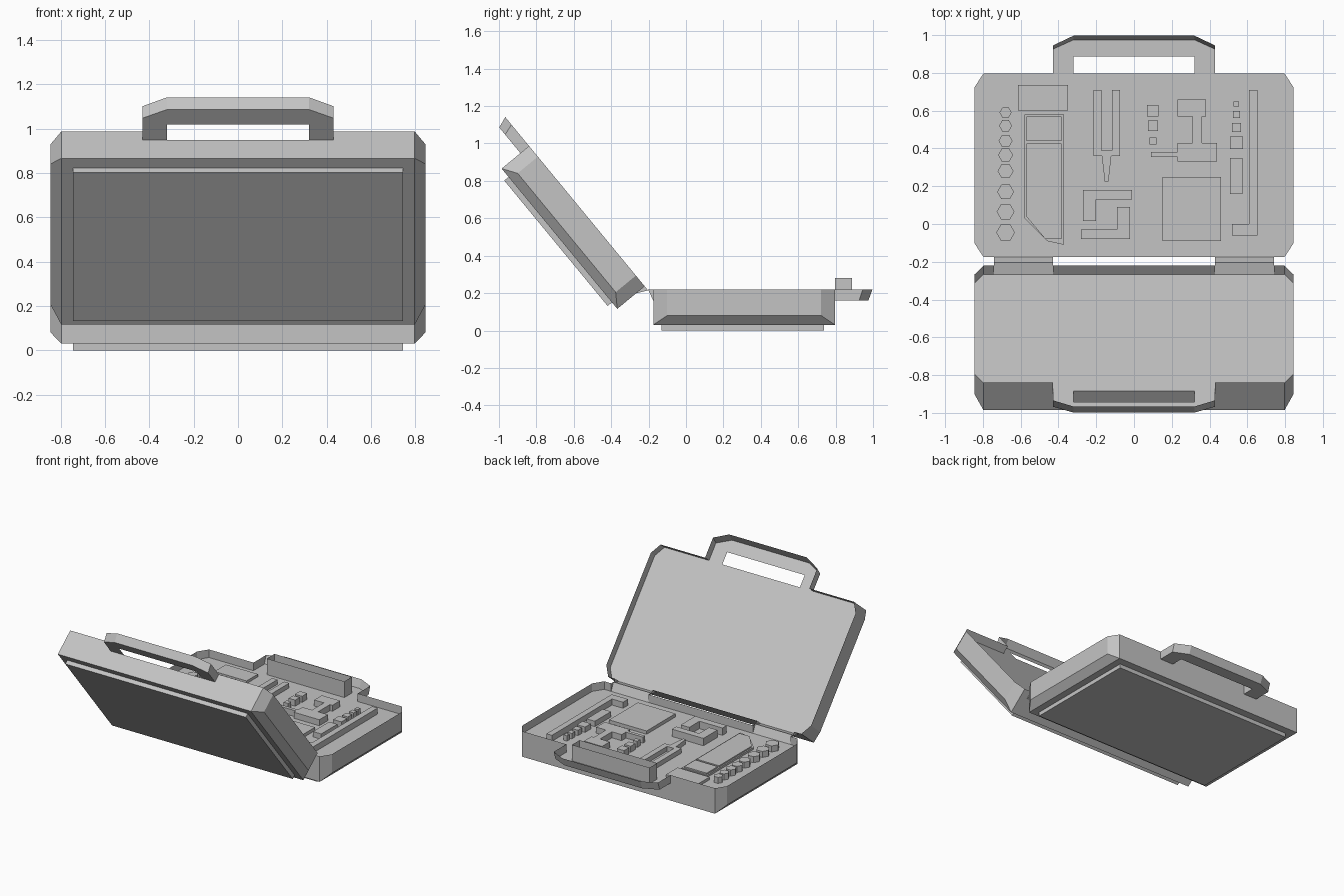
import bpy
import bmesh
from math import cos, sin, pi, radians

cube = bpy.data.objects.get("Cube")
if cube:
    bpy.data.objects.remove(cube)

grey = bpy.data.materials.new("plain_grey")
grey.use_nodes = True
COLOR = (0.55, 0.55, 0.55, 1)
grey.diffuse_color = COLOR
grey.node_tree.nodes["Principled BSDF"].inputs["Base Color"].default_value = COLOR

# Case dimensions: d = distance from the hinge line, h = depth behind the rim
HINGE_Y, RIM_Z = -0.203, 0.22
OPEN = radians(50.5)
NEAR, FAR = 0.028, 1.0
WIDE, NARROW, CUT = 0.845, 0.797, 0.074
DEEP, EDGE, TRAY = 0.19, 0.14, 0.06
GRIP, HOLE, HOLE_FAR = 0.43, 0.32, 1.09
HINGE_IN, HINGE_OUT = 0.43, 0.74


def base_map(x, d, h):
    return (x, HINGE_Y + d, RIM_Z - h)


def lid_map(x, d, h):
    return (x, HINGE_Y - d * cos(OPEN) - h * sin(OPEN),
            RIM_Z - 0.005 + d * sin(OPEN) - h * cos(OPEN))


def make(name, faces, place, facing=None):
    """Build one object from polygons, welded and with consistent normals."""
    bm = bmesh.new()
    for face in faces:
        bm.faces.new([bm.verts.new(place(*p)) for p in face])
    bmesh.ops.remove_doubles(bm, verts=bm.verts, dist=0.0001)
    bmesh.ops.recalc_face_normals(bm, faces=bm.faces)
    if facing:
        bm.normal_update()
        wrong = [f for f in bm.faces if f.normal.y * facing[0] + f.normal.z * facing[1] < 0]
        bmesh.ops.reverse_faces(bm, faces=wrong)
    mesh = bpy.data.meshes.new(name)
    bm.to_mesh(mesh)
    bm.free()
    mesh.materials.append(grey)
    obj = bpy.data.objects.new(name, mesh)
    bpy.context.collection.objects.link(obj)
    return obj


def prism(outline, low, high):
    """Closed prism over an (x, d) outline between two depths."""
    pairs = list(zip(outline, outline[1:] + outline[:1]))
    return ([[(*p, low) for p in outline], [(*p, high) for p in outline]]
            + [[(*a, low), (*b, low), (*b, high), (*a, high)] for a, b in pairs])


def both_sides(points):
    """Complete a right-half outline with its mirror image."""
    return points + [(-p[0], *p[1:]) for p in reversed(points)]


def case_half(name, place, facing):
    # Outer walls with cut corners and bevelled lower sides
    faces = [[(-NARROW, NEAR, DEEP), (NARROW, NEAR, DEEP), (NARROW, FAR, DEEP), (-NARROW, FAR, DEEP)]]
    near, far = NEAR + CUT, FAR - CUT
    for s in (-1, 1):
        w, n = s * WIDE, s * NARROW
        faces.append([(w, near, 0), (w, far, 0), (w, far, EDGE), (w, near, EDGE)])
        faces.append([(w, near, EDGE), (w, far, EDGE), (n, FAR, DEEP), (n, NEAR, DEEP)])
        for side, end in ((near, NEAR), (far, FAR)):
            faces.append([(w, side, 0), (n, end, 0), (n, end, DEEP), (w, side, EDGE)])
    # End walls, notched for the grip and for the hinges
    faces.append(both_sides([(NARROW, FAR, DEEP), (NARROW, FAR, 0),
                             (GRIP, FAR, 0), (GRIP, FAR, TRAY)]))
    faces.append(both_sides([(NARROW, NEAR, DEEP), (NARROW, NEAR, 0),
                             (HINGE_OUT, NEAR, 0), (HINGE_OUT, NEAR, TRAY),
                             (HINGE_IN, NEAR, TRAY), (HINGE_IN, NEAR, 0)]))
    make(name + "_shell", faces, place)

    # Inner tray floor running on into the grip
    plan = both_sides([(NARROW, NEAR), (WIDE, near), (WIDE, far), (NARROW, FAR)])
    grip_low = [(GRIP, FAR), (GRIP, FAR + 0.128), (HOLE, FAR + 0.178)]
    grip_top = [(GRIP, FAR), (GRIP, FAR + 0.148), (HOLE, FAR + 0.2)]
    ring = both_sides(grip_low) + [(-HOLE, FAR), (-HOLE, HOLE_FAR), (HOLE, HOLE_FAR), (HOLE, FAR)]
    make(name + "_tray_floor", [[(*p, TRAY) for p in plan], [(*p, TRAY) for p in ring]], place, facing)

    # Flared rim of the grip
    low, top = both_sides(grip_low), both_sides(grip_top)
    make(name + "_grip_rim", [[(*low[i], TRAY), (*low[i + 1], TRAY), (*top[i + 1], 0), (*top[i], 0)]
                              for i in range(len(low) - 1)], place)

    # Hinge wedges
    for side, s in (("left", 1), ("right", -1)):
        a, b = s * HINGE_IN, s * HINGE_OUT
        wedge = [[(a, 0, 0), (b, 0, 0), (b, NEAR, TRAY), (a, NEAR, TRAY)]]
        wedge += [[(x, 0, 0), (x, NEAR, 0), (x, NEAR, TRAY)] for x in (a, b)]
        make(f"{name}_{side}_hinge", wedge, place)

    # Raised plate on the outside
    plate = both_sides([(0.745, 0.073), (0.745, 0.942)])
    make(name + "_outer_plate", prism(plate, DEEP, DEEP + 0.03), place)


case_half("base", base_map, (0, 1))
case_half("lid", lid_map, (sin(OPEN), cos(OPEN)))

# Collar around the grip opening that plugs into the lid
collar = both_sides([(HOLE, FAR), (HOLE, HOLE_FAR)])
make("grip_collar", prism(collar, TRAY, -TRAY)[2:], base_map)


def tool(name, outline, height):
    """Prism on the tray floor; outline is in hundredths of a unit."""
    shape = [(x / 100, y / 100 - HINGE_Y) for x, y in outline]
    make(name, prism(shape, TRAY, TRAY - height), base_map)


def block(name, x0, x1, y0, y1, height):
    tool(name, [(x0, y0), (x1, y0), (x1, y1), (x0, y1)], height)


# Row of hexagonal sockets growing in size
for i, y in enumerate((59, 52, 44, 36.5, 28, 17, 6.5, -4.5)):
    r = 3.2 + 0.25 * i
    tool(f"socket_{i + 1}", [(-68 + r * cos(k * pi / 3), y + r * sin(k * pi / 3)) for k in range(6)], 0.045)

# Flat box and the framed cutter
block("flat_box", -61.5, -35, 60, 73.5, 0.02)
tool("cutter_frame", [(-58, 58), (-37, 58), (-37, -11), (-46, -9), (-58, 3)], 0.015)
block("cutter_cap", -57, -38.5, 44, 57, 0.025)
tool("cutter_body", [(-57, 42.5), (-38.5, 42.5), (-38.5, -8), (-47, -8), (-57, 4)], 0.025)

# Pliers, symmetric about their own middle
half = [(1, 22.5), (2.5, 36), (7, 36), (7, 71), (2.8, 71), (2.8, 39)]
tool("pliers", [(x - 14.5, y) for x, y in both_sides(half)], 0.035)

# Two corner brackets
tool("upper_bracket", [(-27, 18), (-1, 18), (-1, 13), (-20, 13), (-20, 1.5), (-27, 1.5)], 0.055)
tool("lower_bracket", [(-9, 9), (-2, 9), (-2, -8), (-28, -8), (-28, -3), (-9, -3)], 0.055)

# Small bits
for i, (y, r) in enumerate(((60, 3), (52, 2.7), (44, 1.8))):
    block(f"small_bit_{i + 1}", 10 - r, 10 + r, y - r, y + r, 0.045)

# Power drill
tool("drill", [(23, 66), (38, 66), (38, 57), (36, 57), (36, 43), (44, 43), (44, 33), (23, 33),
               (23, 35.5), (9, 35.5), (9, 38), (23, 38), (23, 43), (31, 43), (31, 57), (23, 57)], 0.045)

# Square case
block("square_case", 15, 46, -9, 25, 0.025)

# Graduated cubes and a long block
for i, (y, r) in enumerate(((63.5, 1.4), (58, 1.9), (51, 2.4), (43, 3.4))):
    block(f"cube_bit_{i + 1}", 54.2 - r, 54.2 + r, y - r, y + r, 0.04)
block("long_block", 50.7, 57.5, 16, 35, 0.04)

# Long hooked bar
tool("hooked_bar", [(61, 71), (65.5, 71), (65.5, -6), (52, -6), (52, 0), (61, 0)], 0.045)
